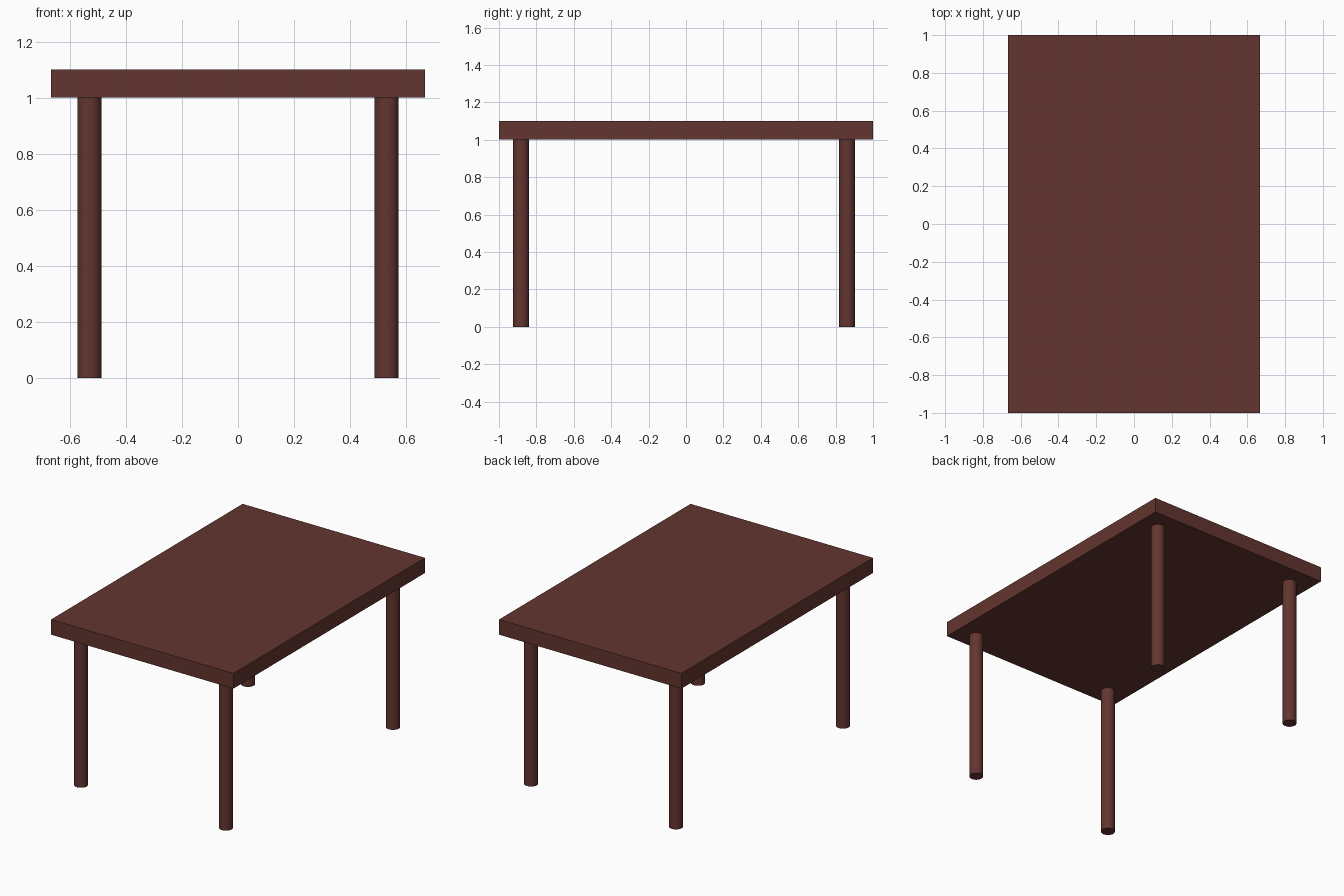
import bpy
import math

if "Cube" in bpy.data.objects:
    bpy.data.objects.remove(bpy.data.objects["Cube"])

# Single dark reddish-brown wood colour
wood = bpy.data.materials.new("dark_brown_wood")
wood.diffuse_color = (0.125, 0.036, 0.029, 1.0)
wood.use_nodes = True
wood.node_tree.nodes["Principled BSDF"].inputs["Base Color"].default_value = wood.diffuse_color

# Table top: flat slab from z = 1.0 to 1.1
bpy.ops.mesh.primitive_cube_add(size=1, location=(0, 0, 1.05))
top = bpy.context.object
top.name = "table_top"
top.scale = (1.333, 2.0, 0.1)
bpy.ops.object.transform_apply(location=False, rotation=False, scale=True)
top.data.materials.append(wood)


# Round leg standing on the floor, meeting the underside of the top
def add_leg(name, x, y):
    bpy.ops.mesh.primitive_cylinder_add(
        vertices=32, radius=0.043, depth=1.0, location=(x, y, 0.5))
    leg = bpy.context.object
    leg.name = name
    leg.data.materials.append(wood)
    bpy.ops.object.shade_smooth_by_angle(angle=math.radians(30))


for end, y in (("front", -0.882), ("back", 0.861)):
    for side, x in (("left", -0.53), ("right", 0.53)):
        add_leg(f"{end}_{side}_leg", x, y)
